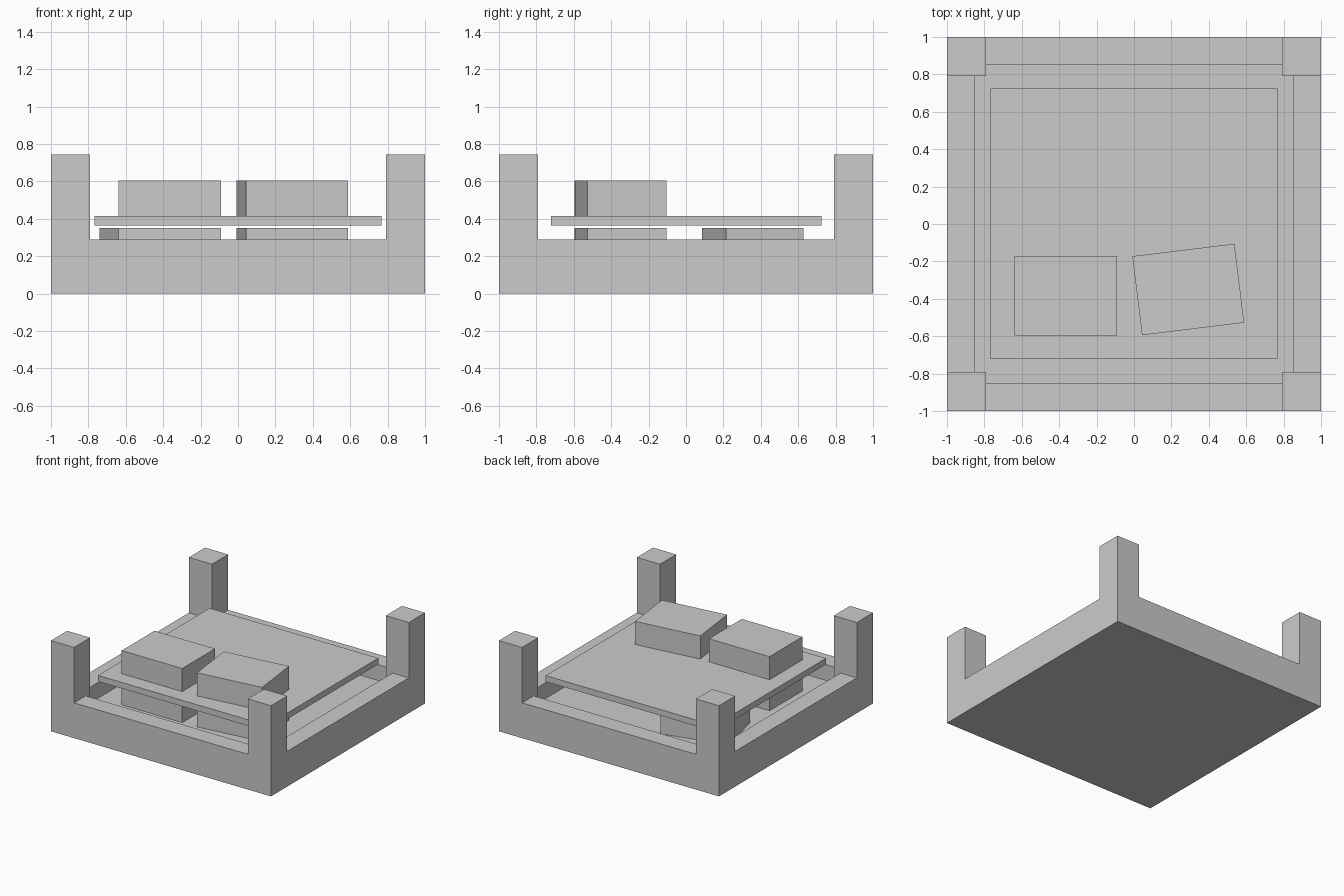
import bpy, bmesh, math
from mathutils import Matrix, Vector

if "Cube" in bpy.data.objects:
    bpy.data.objects.remove(bpy.data.objects["Cube"])

FLOOR, RIM, POST = 0.16, 0.29, 0.745
BOX = (0.55, 0.425, 0.19)


def finish(name, bm):
    bmesh.ops.recalc_face_normals(bm, faces=bm.faces)
    mesh = bpy.data.meshes.new(name)
    bm.to_mesh(mesh)
    bm.free()
    obj = bpy.data.objects.new(name, mesh)
    bpy.context.collection.objects.link(obj)
    return obj


def block(name, x, y, z, size, angle=0.0):
    """Box centred on x, y with its underside at z, turned about z."""
    bm = bmesh.new()
    bmesh.ops.create_cube(bm, size=1, matrix=Matrix.Diagonal((*size, 1)))
    obj = finish(name, bm)
    obj.location = (x, y, z + size[2] / 2)
    obj.rotation_euler.z = math.radians(angle)
    return obj


# Tray: one stepped shell made of floor, rim and corner posts
def height(x, y):
    if min(abs(x), abs(y)) > 0.79:
        return POST
    return RIM if max(abs(x), abs(y)) > 0.85 else FLOOR


cuts = [-1, -0.85, -0.79, 0.79, 0.85, 1]
n = len(cuts) - 1
bm = bmesh.new()


def cell(i, j):
    if not (0 <= i < n and 0 <= j < n):
        return 0.0
    return height((cuts[i] + cuts[i + 1]) / 2, (cuts[j] + cuts[j + 1]) / 2)


def quad(*pts):
    bm.faces.new([bm.verts.new(p) for p in pts])


for i in range(n):
    for j in range(n):
        x0, x1, y0, y1 = cuts[i], cuts[i + 1], cuts[j], cuts[j + 1]
        h = cell(i, j)
        ring = [(x0, y0), (x1, y0), (x1, y1), (x0, y1)]
        quad(*[(x, y, h) for x, y in ring])
        quad(*[(x, y, 0) for x, y in reversed(ring)])
        # Upright faces wherever this cell stands above its neighbour
        for k, (di, dj) in enumerate([(0, -1), (1, 0), (0, 1), (-1, 0)]):
            low = cell(i + di, j + dj)
            if h > low:
                a, b = ring[k], ring[(k + 1) % 4]
                quad((*a, low), (*b, low), (*b, h), (*a, h))
bmesh.ops.remove_doubles(bm, verts=bm.verts, dist=1e-4)
bmesh.ops.dissolve_limit(bm, angle_limit=0.01, verts=bm.verts, edges=bm.edges)
finish("tray", bm)

# Divider sheet resting above the lower layer
block("divider_sheet", 0, 0.002, 0.365, (1.535, 1.447, 0.05))

# Boxes: the same two on both layers, and a third below at the back
for layer, z in (("lower", FLOOR), ("upper", 0.415)):
    block(layer + "_left_box", -0.365, -0.383, z, BOX)
    block(layer + "_right_box", 0.29, -0.35, z, BOX, 7)
block("lower_back_box", -0.423, 0.356, FLOOR, BOX, 13.7)
